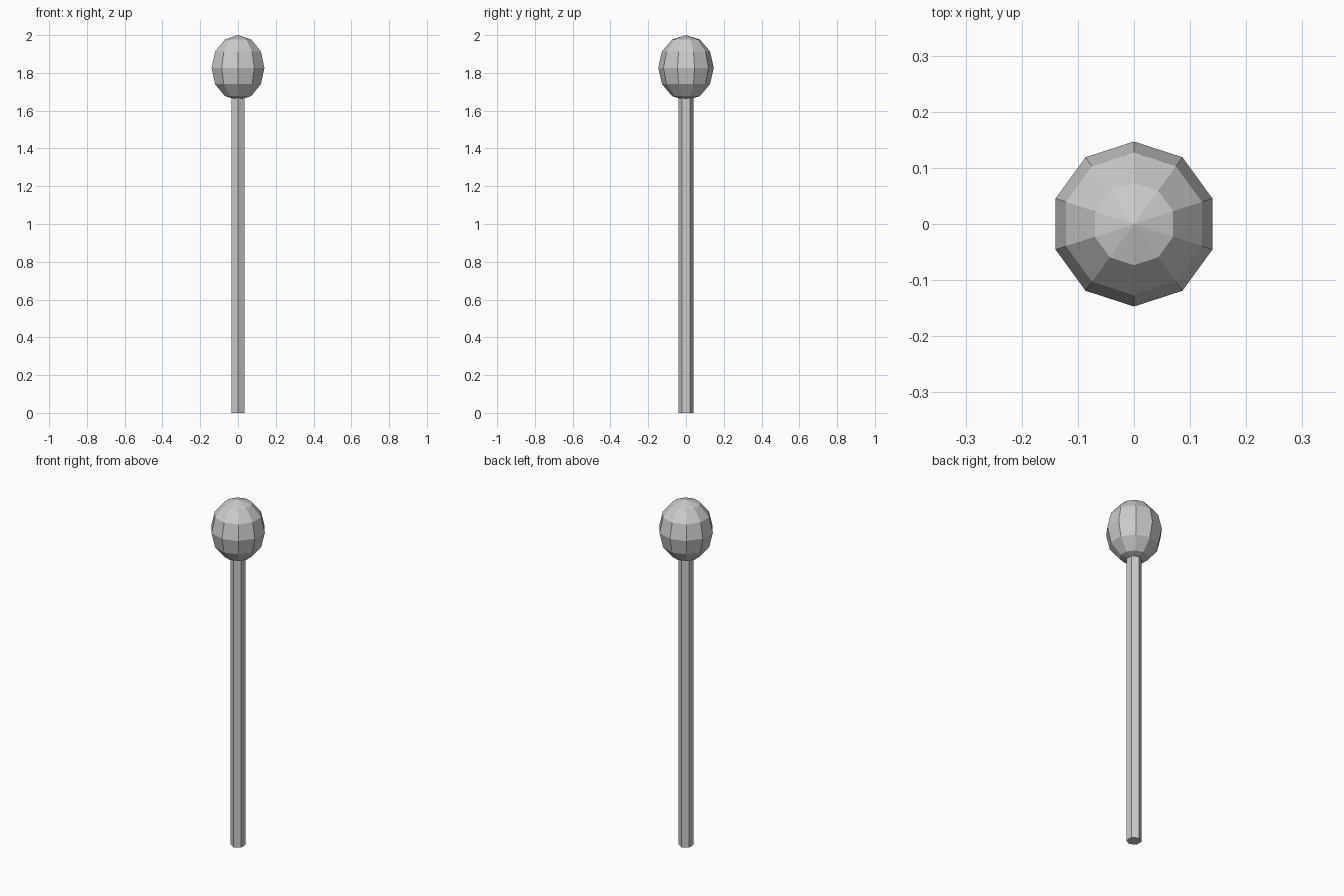
import bpy

if "Cube" in bpy.data.objects:
    bpy.data.objects.remove(bpy.data.objects["Cube"])

STEM_RADIUS, STEM_TOP = 0.04, 1.67
HEAD_RADIUS, HEAD_HALF_HEIGHT = 0.147, 0.173


def point_to_y(obj):
    """Rotate the mesh data so a corner points along +y."""
    from math import atan2, pi
    from mathutils import Matrix
    corner = max(obj.data.vertices, key=lambda v: v.co.x ** 2 + v.co.y ** 2).co
    obj.data.transform(Matrix.Rotation(pi / 2 - atan2(corner.y, corner.x), 4, 'Z'))


# Hexagonal stem
bpy.ops.mesh.primitive_cylinder_add(vertices=6, radius=STEM_RADIUS, depth=STEM_TOP,
                                    location=(0, 0, STEM_TOP / 2))
stem = bpy.context.object
stem.name = "stem"
point_to_y(stem)

# Faceted, slightly elongated head
bpy.ops.mesh.primitive_uv_sphere_add(segments=10, ring_count=6, radius=1,
                                     location=(0, 0, 2 - HEAD_HALF_HEIGHT))
head = bpy.context.object
head.name = "head"
point_to_y(head)
head.scale = (HEAD_RADIUS, HEAD_RADIUS, HEAD_HALF_HEIGHT)
